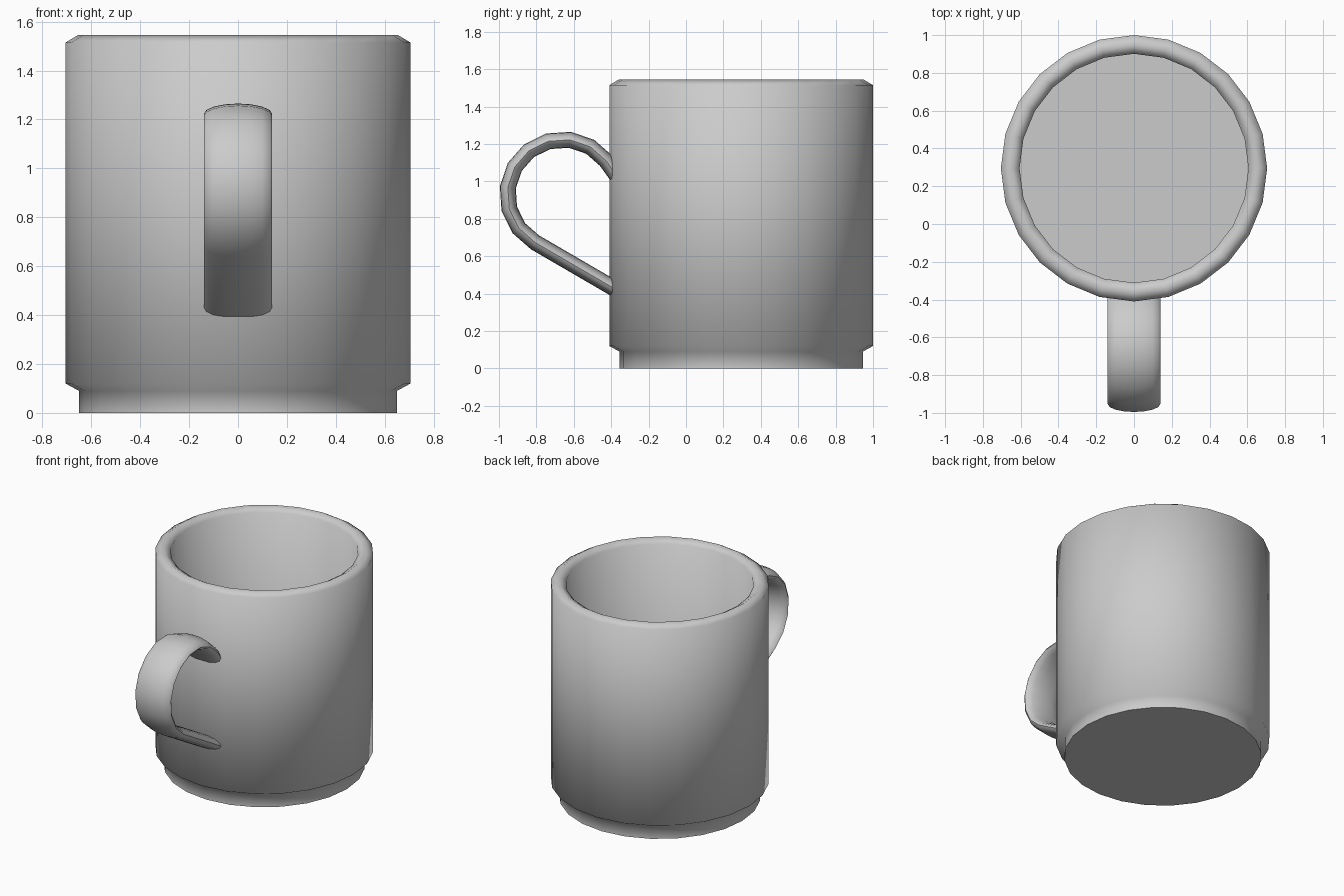
import bpy, bmesh, math
from math import cos, sin, radians, tau

if "Cube" in bpy.data.objects:
    bpy.data.objects.remove(bpy.data.objects["Cube"])

CY = 0.295   # mug axis sits behind the origin because of the handle


def finish(bm, name, angle):
    bmesh.ops.recalc_face_normals(bm, faces=bm.faces)
    mesh = bpy.data.meshes.new(name)
    bm.to_mesh(mesh)
    bm.free()
    obj = bpy.data.objects.new(name, mesh)
    bpy.context.collection.objects.link(obj)
    bpy.ops.object.select_all(action='DESELECT')
    obj.select_set(True)
    bpy.context.view_layer.objects.active = obj
    bpy.ops.object.shade_smooth_by_angle(angle=radians(angle))
    return obj


def skin(rings, name, angle):
    """Bridge closed rings of points and cap both ends."""
    bm = bmesh.new()
    loops = [[bm.verts.new(p) for p in ring] for ring in rings]
    n = len(loops[0])
    for a, b in zip(loops, loops[1:]):
        for i in range(n):
            j = (i + 1) % n
            bm.faces.new((a[i], a[j], b[j], b[i]))
    bm.faces.new(loops[0])
    bm.faces.new(loops[-1])
    return finish(bm, name, angle)


# Mug body: foot, flare, wall, rounded rim, inner wall and floor
profile = [(0.65, 0), (0.65, 0.09), (0.705, 0.12), (0.705, 1.515),
           (0.655, 1.545), (0.606, 1.515), (0.606, 0.12)]
SIDES = 24
skin([[(r * cos(tau * i / SIDES), CY + r * sin(tau * i / SIDES), z)
       for i in range(SIDES)] for r, z in profile], "mug_body", 65)

# Handle: flat oval section along an arc that runs into a straight lower arm
HY, HZ, R = -0.66, 0.93, 0.295
path = []
for k in range(11):
    a = radians(15 + 22.5 * k)
    path.append((HY + R * cos(a), HZ + R * sin(a), cos(a), sin(a)))
y, z, ny, nz = path[0]
path[0] = (y + 0.02, z, ny, nz)
path.append((-0.37, 0.42, -0.5, -0.866))

SEG = 16
skin([[(0.14 * cos(tau * i / SEG),
        y + 0.043 * sin(tau * i / SEG) * ny,
        z + 0.043 * sin(tau * i / SEG) * nz) for i in range(SEG)]
      for y, z, ny, nz in path], "handle", 65)
